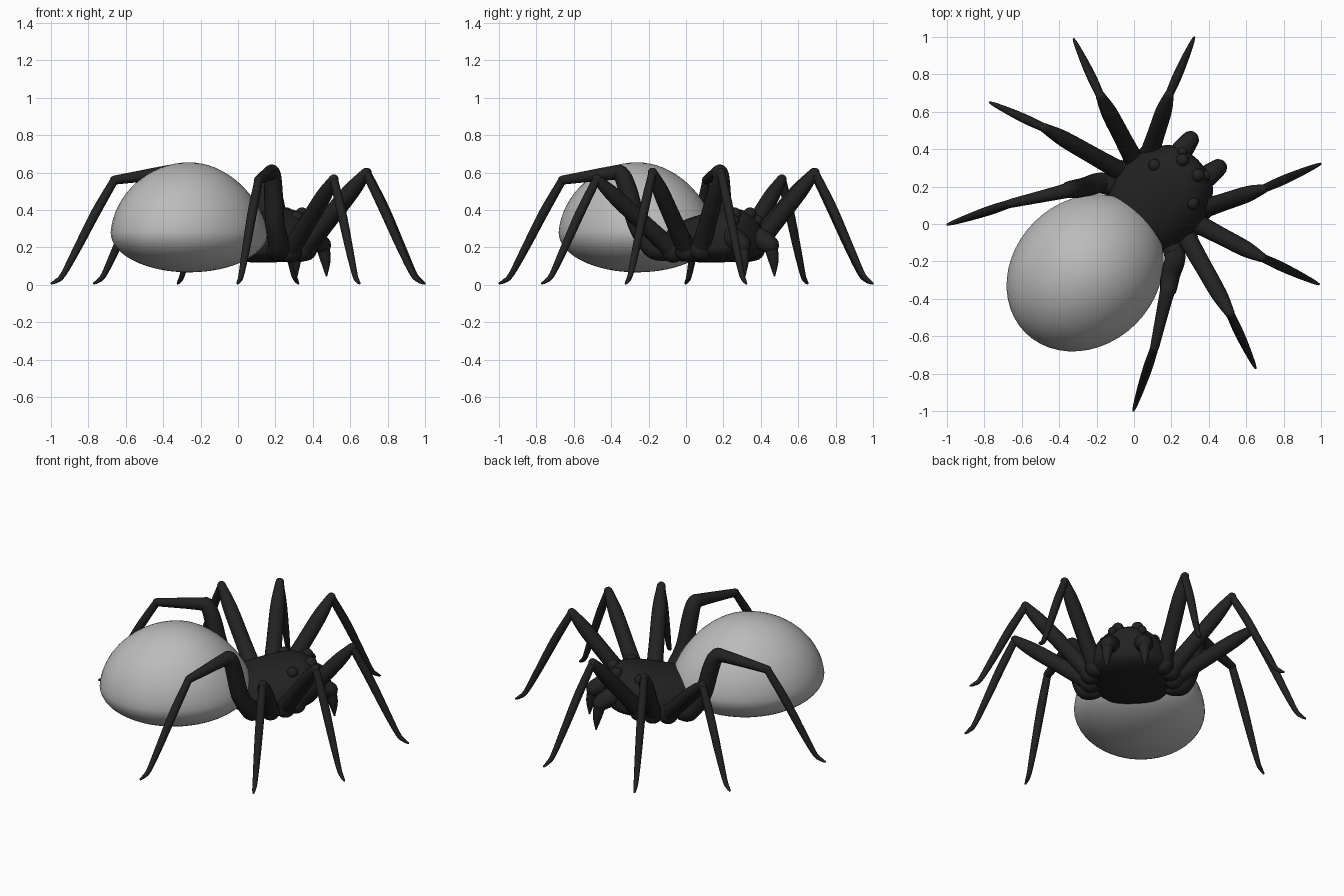
import bpy, bmesh, math
from mathutils import Vector, Matrix

if "Cube" in bpy.data.objects:
    bpy.data.objects.remove(bpy.data.objects["Cube"])

R2 = math.sqrt(0.5)


def W(u, v, z):
    """Spider frame (u forward, v right, z up) to world: it faces +x +y."""
    return Vector(((u + v) * R2, (u - v) * R2, z))


def material(name, c):
    m = bpy.data.materials.new(name)
    m.diffuse_color = (c, c, c, 1)
    m.use_nodes = True
    m.node_tree.nodes["Principled BSDF"].inputs["Base Color"].default_value = m.diffuse_color
    return m


BLACK = material("matte black", 0.016)
GREY = material("light grey", 0.5)


def finish(bm, name, mat):
    bmesh.ops.recalc_face_normals(bm, faces=bm.faces[:])
    me = bpy.data.meshes.new(name)
    bm.to_mesh(me)
    bm.free()
    me.materials.append(mat)
    for p in me.polygons:
        p.use_smooth = True
    ob = bpy.data.objects.new(name, me)
    bpy.context.collection.objects.link(ob)
    return ob


def skin(bm, rings):
    """Bridge vertex rings and close both ends."""
    loops = [[bm.verts.new(p) for p in r] for r in rings]
    n = len(loops[0])
    for a, b in zip(loops, loops[1:]):
        for i in range(n):
            j = (i + 1) % n
            bm.faces.new((a[i], a[j], b[j], b[i]))
    bm.faces.new(loops[0])
    bm.faces.new(loops[-1][::-1])


def smooth_path(pts, steps=6):
    """Catmull-Rom through (point, radius) pairs."""
    q = [Vector((*p, r)) for p, r in pts]
    q = [2 * q[0] - q[1]] + q + [2 * q[-1] - q[-2]]
    out = []
    for i in range(1, len(q) - 2):
        a, b, c, d = q[i - 1:i + 3]
        for s in range(steps):
            t = s / steps
            out.append(0.5 * (2 * b + (c - a) * t + (2 * a - 5 * b + 4 * c - d) * t * t
                              + (3 * b - a - 3 * c + d) * t ** 3))
    out.append(q[-2])
    return [(p.xyz, p.w) for p in out]


def tube(bm, pts, n=16):
    """Round-ended tube of varying radius."""
    path = smooth_path(pts)
    tang = []
    for i in range(len(path)):
        a, b = path[max(i - 1, 0)][0], path[min(i + 1, len(path) - 1)][0]
        tang.append((b - a).normalized())
    caps = [(80, 0), (55, 0), (28, 0)]
    rows = []
    for deg, _ in caps:
        k = math.radians(deg)
        rows.append((path[0][0] - tang[0] * path[0][1] * math.sin(k), tang[0], path[0][1] * math.cos(k)))
    rows += [(p, t, r) for (p, r), t in zip(path, tang)]
    for deg, _ in reversed(caps):
        k = math.radians(deg)
        rows.append((path[-1][0] + tang[-1] * path[-1][1] * math.sin(k), tang[-1], path[-1][1] * math.cos(k)))
    side = tang[0].orthogonal().normalized()
    rings = []
    for p, t, r in rows:
        side = (side - t * side.dot(t)).normalized()
        up = t.cross(side)
        rings.append([p + (side * math.cos(2 * math.pi * i / n) + up * math.sin(2 * math.pi * i / n)) * r
                      for i in range(n)])
    skin(bm, rings)


def ball(bm, centre, r):
    bmesh.ops.create_uvsphere(bm, u_segments=20, v_segments=12, radius=r,
                              matrix=Matrix.Translation(centre))


# Abdomen: egg with a tall dome, a shallow belly and a sloping front
bm = bmesh.new()
bmesh.ops.create_uvsphere(bm, u_segments=48, v_segments=32, radius=1)
for vert in bm.verts:
    u, v, z = vert.co
    up = max(z, 0)
    u *= 1 - (0.2 if u > 0 else 0.06) * up
    v *= 1 - 0.06 * up
    vert.co = W(-0.37 + 0.452 * u, 0.385 * v, 0.28 + z * (0.375 if z > 0 else 0.213))
finish(bm, "abdomen", GREY)

# Head and thorax: loft of (u, half width, bottom, top)
stations = [(-0.09, 0.10, 0.16, 0.28), (-0.05, 0.17, 0.13, 0.32), (0.05, 0.235, 0.12, 0.355),
            (0.2, 0.265, 0.12, 0.385), (0.32, 0.245, 0.12, 0.415), (0.40, 0.20, 0.13, 0.405),
            (0.455, 0.145, 0.15, 0.375), (0.485, 0.08, 0.19, 0.33)]
bm = bmesh.new()
rings = []
for u, hw, zb, zt in stations:
    zm = zb + 0.32 * (zt - zb)
    ring = []
    for i in range(32):
        c, s = math.cos(i * math.pi / 16), math.sin(i * math.pi / 16)
        h = (zt - zm) * s if s > 0 else -(zm - zb) * abs(s) ** 0.7
        ring.append(W(u, hw * math.copysign(abs(c) ** 0.9, c), zm + h))
    rings.append(ring)
skin(bm, rings)
body = finish(bm, "head_and_thorax", BLACK)
sub = body.modifiers.new("smooth", 'SUBSURF')
sub.levels = sub.render_levels = 1

# Legs: hip, optional bend, knee, tip, in spider coordinates for the right side
legs = {
    "front_leg": ((0.31, 0.20, 0.19), None, (0.62, 0.355, 0.60), (0.933, 0.478, 0.008)),
    "second_leg": ((0.24, 0.235, 0.185), None, (0.357, 0.61, 0.60), (0.471, 0.926, 0.008)),
    "third_leg": ((0.15, 0.245, 0.18), None, (0.025, 0.70, 0.565), (-0.085, 1.004, 0.008)),
    "rear_leg": ((0.06, 0.23, 0.18), (-0.115, 0.375, 0.59), (-0.39, 0.545, 0.56), (-0.707, 0.703, 0.008)),
}
for sgn, label in ((1, "right"), (-1, "left")):
    def P(p):
        return W(p[0], sgn * p[1], p[2])

    for name, (hip, bend, knee, tip) in legs.items():
        bm = bmesh.new()
        h, k, t = P(hip), P(knee), P(tip)
        if bend:
            tube(bm, [(h, 0.055), (P((0.025, 0.285, 0.205)), 0.056), (P((-0.045, 0.325, 0.33)), 0.052),
                      (P((-0.085, 0.352, 0.50)), 0.050), (P(bend), 0.045),
                      (P((-0.16, 0.40, 0.598)), 0.038), (k, 0.024)])
        else:
            ball(bm, h, 0.062)
            tube(bm, [(h, 0.052), (h.lerp(k, 0.35), 0.047), (h.lerp(k, 0.75), 0.043), (k, 0.026)])
        # shin bows inward and flares at the foot
        shin = [(k, 0.022)]
        for f, drop, r in ((0.3, 0.01, 0.025), (0.6, 0.04, 0.021), (0.82, 0.055, 0.015), (0.93, 0.03, 0.011)):
            p = k.lerp(t, f)
            p.z -= drop * (0.9 if f > 0.9 else 1)
            p.z = max(p.z, 0.012)
            shin.append((p, r))
        shin.append((t, 0.006))
        tube(bm, shin)
        finish(bm, f"{label}_{name}", BLACK)

    # Jaw and fang
    bm = bmesh.new()
    tube(bm, [(P((0.40, 0.09, 0.27)), 0.055), (P((0.47, 0.098, 0.245)), 0.057), (P((0.53, 0.106, 0.215)), 0.048)])
    finish(bm, f"{label}_jaw", BLACK)
    bm = bmesh.new()
    tube(bm, [(P((0.535, 0.108, 0.20)), 0.036), (P((0.55, 0.112, 0.13)), 0.027), (P((0.557, 0.112, 0.05)), 0.005)])
    finish(bm, f"{label}_fang", BLACK)

    # Eyes
    bm = bmesh.new()
    for p, r in (((0.425, 0.058, 0.378), 0.036), ((0.455, 0.088, 0.345), 0.026), ((0.30, 0.145, 0.362), 0.034)):
        ball(bm, P(p), r)
    finish(bm, f"{label}_eyes", BLACK)
